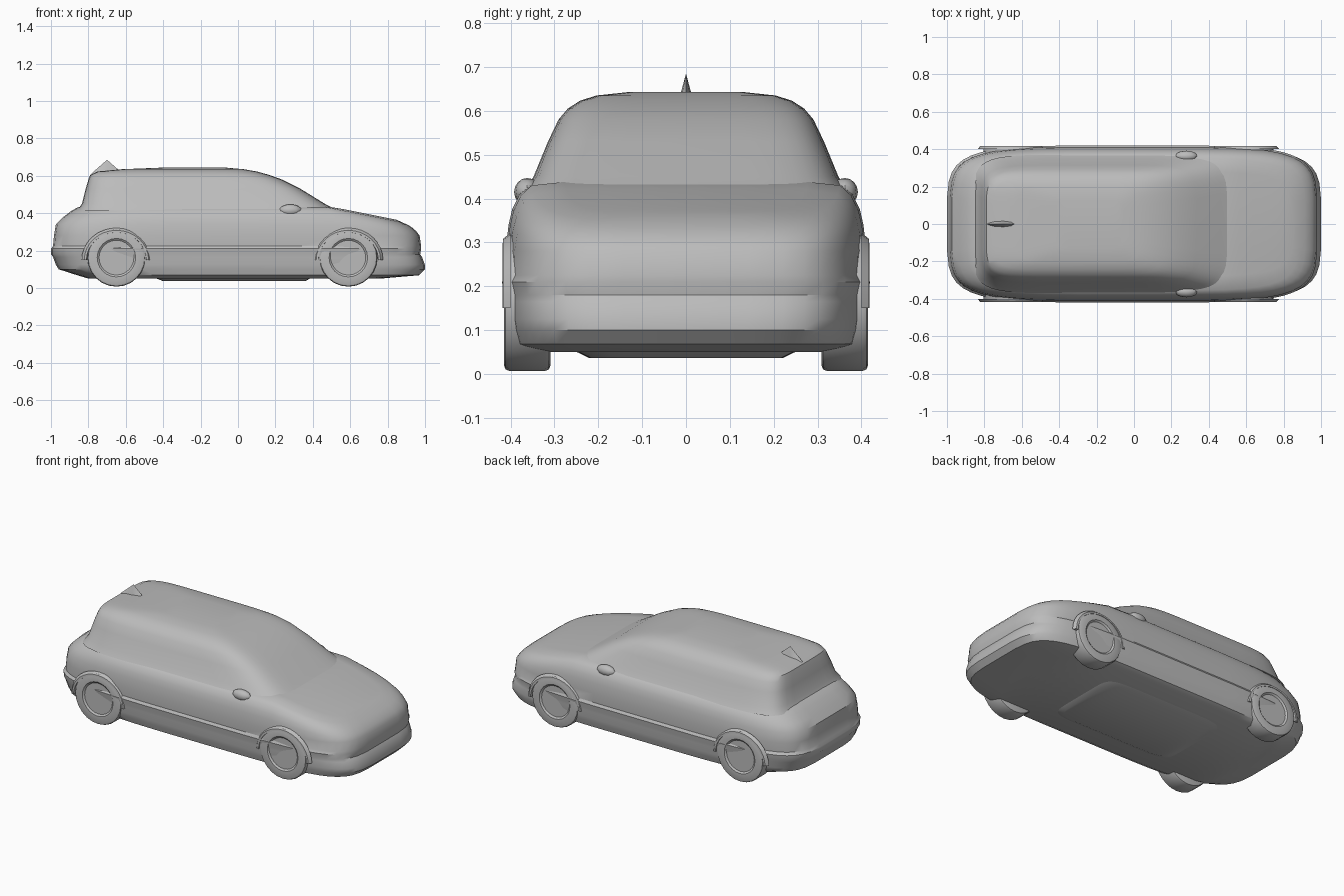
import bpy, bmesh, math
from mathutils import Matrix, Vector

cube = bpy.data.objects.get("Cube")
if cube:
    bpy.data.objects.remove(cube, do_unlink=True)

# One plain paint for the whole car
paint = bpy.data.materials.new("plain_grey")
paint.use_nodes = True
GREY = (0.5, 0.5, 0.5, 1)
paint.diffuse_color = GREY
paint.node_tree.nodes["Principled BSDF"].inputs["Base Color"].default_value = GREY


def finish(name, bm, angle=35):
    bmesh.ops.recalc_face_normals(bm, faces=bm.faces)
    mesh = bpy.data.meshes.new(name)
    bm.to_mesh(mesh)
    bm.free()
    mesh.materials.append(paint)
    obj = bpy.data.objects.new(name, mesh)
    bpy.context.collection.objects.link(obj)
    bpy.ops.object.select_all(action="DESELECT")
    obj.select_set(True)
    bpy.context.view_layer.objects.active = obj
    bpy.ops.object.shade_smooth_by_angle(angle=math.radians(angle))
    return obj


def stack(name, layers, power, height=lambda x, z: z, half=22):
    """Skin a stack of rounded plan outlines: (z, rear x, front x, half width)."""
    bm = bmesh.new()
    rings = []
    count = 2 * half
    for z, rear, front, width in layers:
        ring = []
        for i in range(count):
            a = math.pi * (i + 0.5) / half
            c, s = math.cos(a), math.sin(a)
            x = (rear + front) / 2 + (front - rear) / 2 * math.copysign(abs(c) ** (2 / power), c)
            y = width * math.copysign(abs(s) ** (2 / power), s)
            ring.append(bm.verts.new((x, y, height(x, z))))
        rings.append(ring)
    for low, high in zip(rings, rings[1:]):
        for i in range(count):
            j = (i + 1) % count
            bm.faces.new((low[i], low[j], high[j], high[i]))
    # Close top and bottom with strips running across the car
    for ring in (rings[0], rings[-1]):
        for i in range(half - 1):
            bm.faces.new((ring[i], ring[i + 1], ring[count - 2 - i], ring[count - 1 - i]))
    return finish(name, bm)


def hood_slope(x, z):
    drop = 0.2 * max(0, min(x, 0.95) - 0.48)
    return z - drop * max(0, min(1, (z - 0.28) / 0.15))


# Lower body with bumpers, shoulders, hood and tail
stack("lower_body", [
    (0.05, -0.80, 0.76, 0.36),
    (0.068, -0.86, 0.97, 0.395),
    (0.10, -0.96, 1.00, 0.405),
    (0.125, -0.975, 1.00, 0.41),
    (0.165, -0.99, 0.985, 0.413),
    (0.18, -1.00, 0.975, 0.415),
    (0.21, -1.00, 0.98, 0.42),
    (0.225, -0.99, 0.98, 0.41),
    (0.28, -0.985, 0.972, 0.412),
    (0.34, -0.975, 0.955, 0.405),
    (0.375, -0.94, 0.94, 0.397),
    (0.41, -0.895, 0.915, 0.38),
    (0.43, -0.86, 0.88, 0.355),
    (0.438, -0.83, 0.85, 0.28),
], 5, hood_slope)

# Cabin with sloping windscreen and rounded roof
stack("cabin", [
    (0.415, -0.86, 0.53, 0.37),
    (0.45, -0.835, 0.465, 0.348),
    (0.53, -0.815, 0.335, 0.315),
    (0.58, -0.80, 0.235, 0.291),
    (0.605, -0.79, 0.165, 0.27),
    (0.623, -0.75, 0.10, 0.242),
    (0.635, -0.62, 0.03, 0.205),
    (0.643, -0.42, -0.06, 0.13),
], 6.5)

# Flat floor pan below the sills
stack("floor_pan", [(0.036, -0.40, 0.36, 0.22), (0.06, -0.46, 0.40, 0.27)], 8)


def wheel(name, x, side):
    bm = bmesh.new()
    turn = Matrix.Translation((x, side * 0.362, 0.162)) @ Matrix.Rotation(-side * math.pi / 2, 4, "X")
    bmesh.ops.create_cone(bm, cap_ends=True, segments=24, radius1=0.155,
                          radius2=0.155, depth=0.106)
    bmesh.ops.bevel(bm, geom=[e for e in bm.edges if abs(e.verts[0].co.z - e.verts[1].co.z) < 0.01],
                    offset=0.012, segments=2, affect="EDGES", profile=0.5)
    outer = max(bm.faces, key=lambda f: f.calc_center_median().z)
    bmesh.ops.inset_region(bm, faces=[outer], thickness=0.04)
    bmesh.ops.inset_region(bm, faces=[outer], thickness=0.01, depth=-0.008)
    bm.transform(turn)
    finish(name, bm)


def arch(name, x, side):
    """Raised lip following the upper half of a wheel opening."""
    bm = bmesh.new()
    rows = []
    for i in range(17):
        a = math.pi * i / 16
        row = []
        for radius, y in ((0.158, 0.40), (0.160, 0.418), (0.172, 0.417), (0.186, 0.40)):
            row.append(bm.verts.new((x + radius * math.cos(a), side * y,
                                     0.15 + 0.92 * radius * math.sin(a))))
        rows.append(row)
    for a, b in zip(rows, rows[1:]):
        for i in range(4):
            j = (i + 1) % 4
            bm.faces.new((a[i], a[j], b[j], b[i]))
    bm.faces.new(rows[0])
    bm.faces.new(rows[-1])
    finish(name, bm)


for side, hand in ((1, "left"), (-1, "right")):
    for x, end in ((0.59, "front"), (-0.65, "rear")):
        wheel(f"{end}_{hand}_wheel", x, side)
        arch(f"{end}_{hand}_wheel_arch", x, side)

    # Door mirror
    bm = bmesh.new()
    bmesh.ops.create_uvsphere(bm, u_segments=12, v_segments=8, radius=1)
    bm.transform(Matrix.Translation((0.28, side * 0.362, 0.415)) @ Matrix.Diagonal((0.06, 0.03, 0.032, 1)))
    finish(f"{hand}_mirror", bm)

# Roof aerial fin
bm = bmesh.new()
bmesh.ops.create_cone(bm, cap_ends=True, segments=8, radius1=1, radius2=0, depth=1)
bm.transform(Matrix.Translation((-0.70, 0, 0.648)) @ Matrix.Diagonal((0.085, 0.02, 0.074, 1)))
finish("roof_fin", bm)
